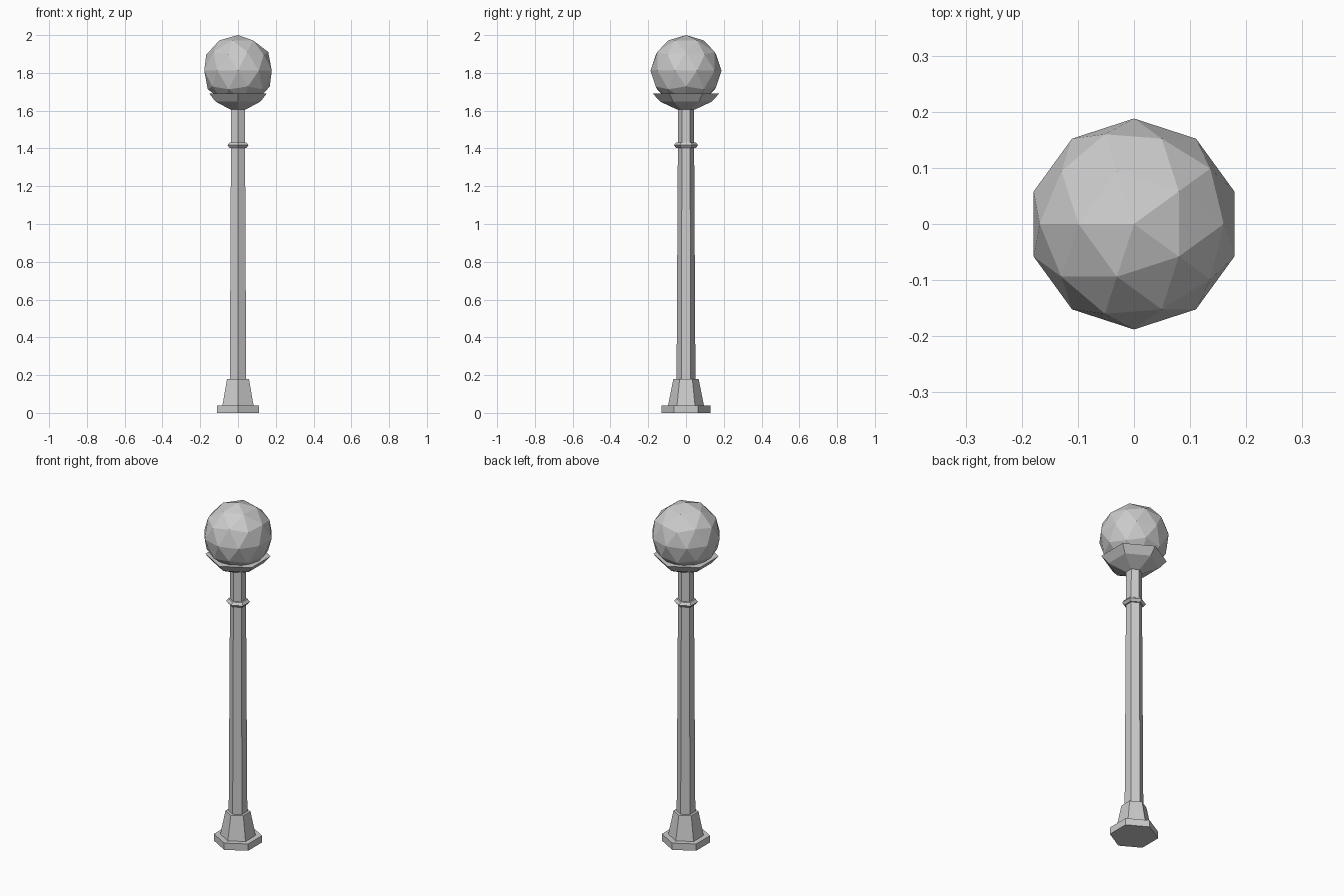
import bpy, bmesh, math

if "Cube" in bpy.data.objects:
    bpy.data.objects.remove(bpy.data.objects["Cube"])


def hex_lathe(name, profile):
    """Closed six-sided solid from (corner radius, z) pairs, corners on the y axis."""
    bm = bmesh.new()
    rings = []
    for r, z in profile:
        rings.append([bm.verts.new((r * math.cos(math.radians(30 + 60 * i)),
                                    r * math.sin(math.radians(30 + 60 * i)), z))
                      for i in range(6)])
    for low, high in zip(rings, rings[1:]):
        for i in range(6):
            j = (i + 1) % 6
            bm.faces.new((low[i], low[j], high[j], high[i]))
    bm.faces.new(rings[0][::-1])
    bm.faces.new(rings[-1])
    mesh = bpy.data.meshes.new(name)
    bm.to_mesh(mesh)
    bm.free()
    obj = bpy.data.objects.new(name, mesh)
    bpy.context.collection.objects.link(obj)
    return obj


# Base: flat plinth and tapered foot
hex_lathe("plinth", [(0.129, 0.0), (0.129, 0.04)])
hex_lathe("foot", [(0.095, 0.04), (0.067, 0.18)])

# Tapered post with a collar near the top
hex_lathe("post", [(0.05, 0.18), (0.042, 1.61)])
hex_lathe("collar", [(0.052, 1.403), (0.064, 1.417), (0.052, 1.432)])

# Flared cup holding the globe
hex_lathe("lamp_cup", [(0.045, 1.605), (0.137, 1.648), (0.175, 1.69)])

# Faceted globe
bpy.ops.mesh.primitive_ico_sphere_add(subdivisions=2, radius=0.188,
                                      location=(0, 0, 1.812),
                                      rotation=(0, 0, math.pi))
bpy.context.object.name = "globe"
